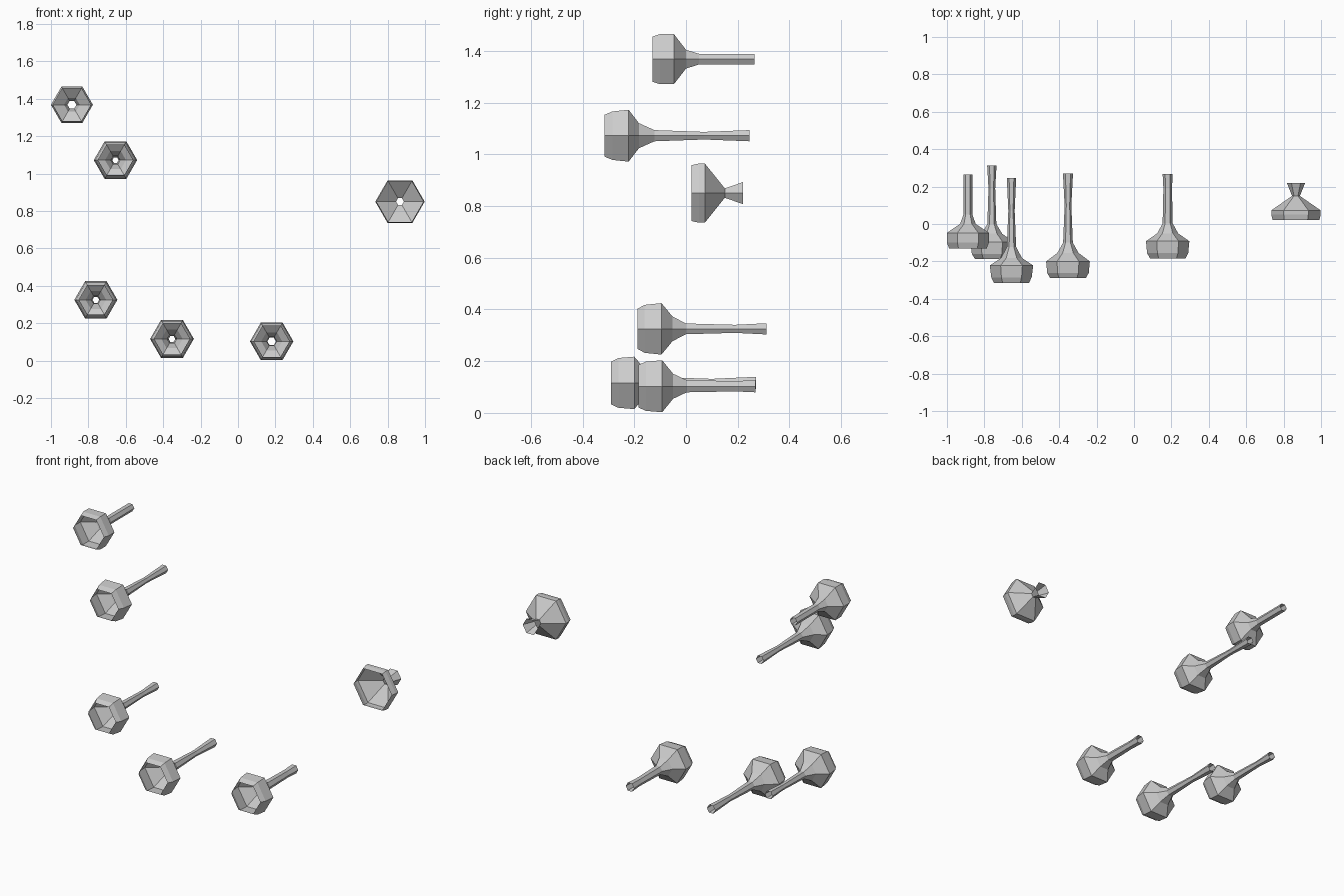
import bpy, bmesh
from math import cos, sin, pi

if "Cube" in bpy.data.objects:
    bpy.data.objects.remove(bpy.data.objects["Cube"])

SIDES = 6

def trumpet(name, x, z, profile):
    """Open hexagonal shell along y; profile is (y, corner radius) from mouth to stem end."""
    bm = bmesh.new()
    rings = [[bm.verts.new((x + r * cos(2 * pi * i / SIDES), y,
                            z + r * sin(2 * pi * i / SIDES))) for i in range(SIDES)]
             for y, r in profile]
    for a, b in zip(rings, rings[1:]):
        for i in range(SIDES):
            j = (i + 1) % SIDES
            bm.faces.new((a[i], b[i], b[j], a[j]))
    bmesh.ops.recalc_face_normals(bm, faces=bm.faces)
    # normals point away from the axis
    f = bm.faces[:][0] if len(bm.faces) else None
    mid = bm.faces[:][SIDES].calc_center_median()
    n = bm.faces[:][SIDES].normal
    if (mid.x - x) * n.x + (mid.z - z) * n.z < 0:
        bmesh.ops.reverse_faces(bm, faces=bm.faces)
    mesh = bpy.data.meshes.new(name)
    bm.to_mesh(mesh)
    bm.free()
    bpy.context.collection.objects.link(bpy.data.objects.new(name, mesh))

# Long-stemmed flowers on the left and bottom
trumpet("flower_top", -0.888, 1.368,
        [(-.13, .101), (-.10, .112), (-.047, .112), (0, .042), (.05, .024), (.264, .024)])
trumpet("flower_upper", -0.655, 1.072,
        [(-.316, .093), (-.285, .108), (-.222, .116), (-.182, .056), (-.122, .025),
         (.07, .017), (.246, .025)])
trumpet("flower_left", -0.76, 0.325,
        [(-.187, .09), (-.16, .107), (-.095, .115), (-.052, .055), (0, .024),
         (.19, .018), (.312, .025)])
trumpet("flower_low_left", -0.353, 0.116,
        [(-.29, .095), (-.262, .111), (-.2, .117), (-.155, .057), (-.1, .026),
         (.1, .018), (.27, .027)])
trumpet("flower_low_right", 0.18, 0.103,
        [(-.184, .095), (-.155, .11), (-.092, .116), (-.05, .056), (.003, .027),
         (.19, .023), (.268, .027)])

# Short, wide flower on the right
trumpet("flower_right", 0.866, 0.85,
        [(.022, .125), (.05, .132), (.073, .132), (.15, .021), (.22, .049)])
